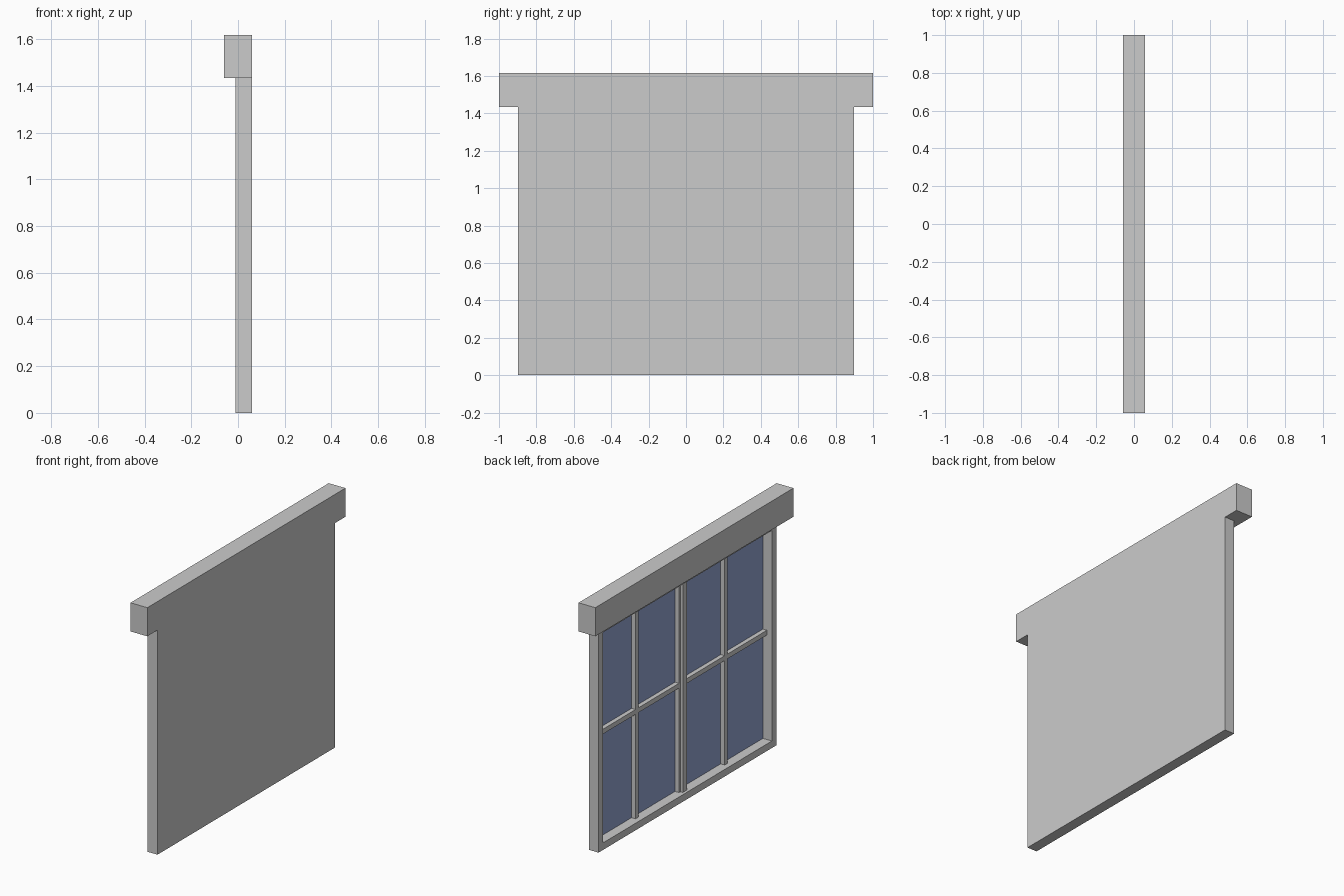
import bpy
import bmesh
from mathutils import Vector

if "Cube" in bpy.data.objects:
    bpy.data.objects.remove(bpy.data.objects["Cube"])


def box(name, lo, hi, mat=None):
    """Axis-aligned box between two corners."""
    lo, hi = Vector(lo), Vector(hi)
    bm = bmesh.new()
    bmesh.ops.create_cube(bm, size=1)
    bmesh.ops.scale(bm, vec=hi - lo, verts=bm.verts)
    bmesh.ops.translate(bm, vec=(lo + hi) / 2, verts=bm.verts)
    mesh = bpy.data.meshes.new(name)
    bm.to_mesh(mesh)
    bm.free()
    ob = bpy.data.objects.new(name, mesh)
    bpy.context.collection.objects.link(ob)
    if mat:
        mesh.materials.append(mat)
    return ob


glass = bpy.data.materials.new("blue_glass")
glass.diffuse_color = (0.3, 0.38, 0.65, 1)
glass.use_nodes = True
glass.node_tree.nodes["Principled BSDF"].inputs["Base Color"].default_value = glass.diffuse_color

BACK, FRONT = 0.059, -0.01      # window frame depth along x
HALF, TOP, RAIL = 0.897, 1.434, 0.045
PANE = 0.053                    # glass plane
BAR = 0.025                     # front of the glazing bars

# Window frame: solid slab with a recess cut into its -x face
frame = box("window_frame", (FRONT, -HALF, 0), (BACK, HALF, TOP))
bm = bmesh.new()
bm.from_mesh(frame.data)
bm.normal_update()
face = min(bm.faces, key=lambda f: f.calc_center_median().x)
bmesh.ops.inset_region(bm, faces=[face], thickness=RAIL, use_even_offset=True)
floor = bmesh.ops.extrude_discrete_faces(bm, faces=[face])["faces"][0]
bmesh.ops.translate(bm, vec=(PANE - FRONT, 0, 0), verts=floor.verts)

# Glass is the floor of the recess
frame.data.materials.append(None)
frame.data.materials.append(glass)
floor.material_index = 1
bm.to_mesh(frame.data)
bm.free()

# Lintel across the top
box("lintel", (-BACK, -1, TOP), (BACK, 1, 1.617))

# Glazing bars
z0, z1, y1 = RAIL, TOP - RAIL, HALF - RAIL
for i, y in enumerate((-0.44, 0.46)):
    box(f"vertical_bar_{i + 1}", (BAR, y - 0.014, z0), (PANE, y + 0.014, z1))
box("horizontal_bar", (BAR, -y1, 0.712), (PANE, y1, 0.743))

# Stepped centre post where the sashes meet
box("centre_post", (BAR - 0.001, -0.035, z0), (PANE, 0.035, z1))
box("centre_cover_strip", (0.008, -0.021, z0), (BAR, 0.021, z1))
